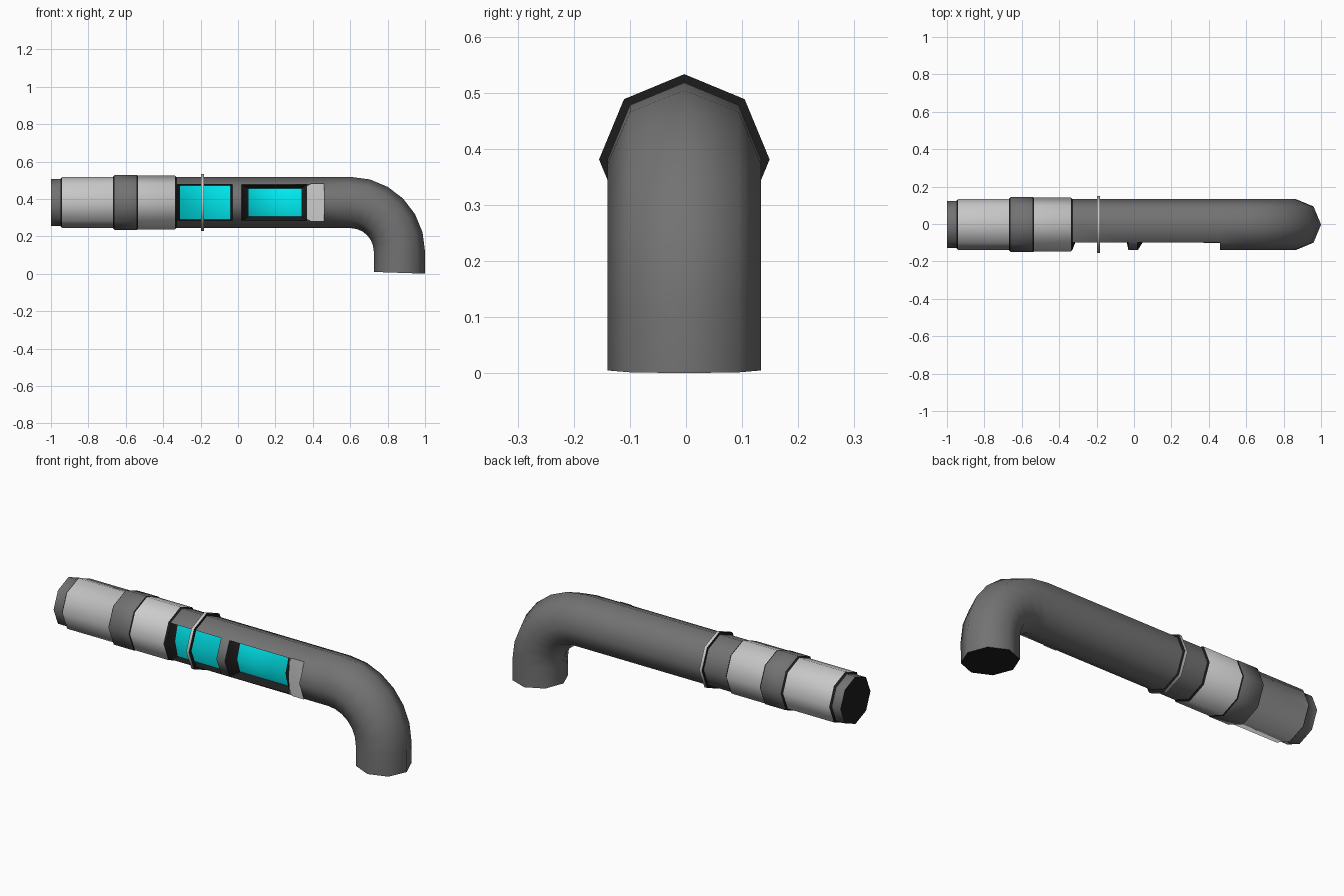
import bpy, math
from mathutils import Vector

if "Cube" in bpy.data.objects:
    bpy.data.objects.remove(bpy.data.objects["Cube"])

CY, CZ, R = -0.003, 0.381, 0.137


def material(name, rgb):
    m = bpy.data.materials.new(name)
    m.diffuse_color = (*rgb, 1)
    m.use_nodes = True
    m.node_tree.nodes["Principled BSDF"].inputs["Base Color"].default_value = m.diffuse_color
    return m


DARK = material("dark_grey", (0.17, 0.17, 0.17))
LIGHT = material("light_grey", (0.52, 0.52, 0.52))
BLACK = material("black", (0.012, 0.012, 0.012))
CYAN = material("cyan", (0.0, 0.85, 0.9))
MATS = [DARK, LIGHT, BLACK, CYAN]
D, L, B, C = range(4)


def make(name, verts, faces, mats, angle=50):
    me = bpy.data.meshes.new(name)
    me.from_pydata(verts, [], faces)
    for m in MATS:
        me.materials.append(m)
    for p, i in zip(me.polygons, mats):
        p.material_index = i
    ob = bpy.data.objects.new(name, me)
    bpy.context.collection.objects.link(ob)
    bpy.ops.object.select_all(action='DESELECT')
    ob.select_set(True)
    bpy.context.view_layer.objects.active = ob
    bpy.ops.object.shade_smooth_by_angle(angle=math.radians(angle))
    return ob


def sweep(name, stations, seg_mats, cap_start=False, cap_end=False, open_front=()):
    """Octagonal tube; each station is (x, z, tilt angle, radius)."""
    verts, faces, mats = [], [], []
    for x, z, t, r in stations:
        for j in range(8):
            a = j * math.pi / 4
            s = r * math.sin(a)
            verts.append((x + s * math.sin(t), CY + r * math.cos(a), z + s * math.cos(t)))
    for i in range(len(stations) - 1):
        for j in range(8):
            if i in open_front and j in (3, 4):
                continue
            k = (j + 1) % 8
            faces.append((i * 8 + j, i * 8 + k, i * 8 + 8 + k, i * 8 + 8 + j))
            mats.append(seg_mats[i])
    if cap_start:
        faces.append(tuple(reversed(range(8))))
        mats.append(B)
    if cap_end:
        n = len(verts) - 8
        faces.append(tuple(range(n, n + 8)))
        mats.append(B)
    return make(name, verts, faces, mats)


def straight(points):
    return [(x, CZ, 0, r) for x, r in points]


# Stepped grip sleeve with black step faces
sweep("grip_sleeve", straight([
    (-1.0, 0.126), (-0.95, 0.126), (-0.94, R), (-0.668, R), (-0.66, 0.147),
    (-0.542, 0.147), (-0.535, 0.144), (-0.338, 0.144), (-0.33, R)]),
    [D, B, L, B, D, B, L, B], cap_start=True)

# Bent main pipe with two front openings
bend = 0.262
path = straight([(-0.33, R), (-0.03, R), (0.02, R), (0.46, R)])
for i in range(7):
    t = i * math.pi / 12
    path.append((0.601 + bend * math.sin(t), CZ - bend + bend * math.cos(t), t, R))
path.append((0.863, 0.005, math.pi / 2 + 0.035, R))
sweep("bent_pipe", path, [D] * (len(path) - 1), cap_end=True, open_front=(0, 2))

# Thin raised ring
sweep("clamp_ring", straight([
    (-0.198, 0.13), (-0.198, 0.152), (-0.182, 0.152), (-0.182, 0.13), (-0.198, 0.13)]),
    [B, L, B, B])

RIM = R * math.sqrt(0.5)


def row(x, mid_y, edge_y, h):
    """Three points across a front opening: top, middle, bottom."""
    return [(x, edge_y, CZ + h), (x, mid_y, CZ), (x, edge_y, CZ - h)]


def window(name, outer, inner):
    """Black sloped frame around a recessed cyan pane."""
    v = outer[0] + outer[1] + inner[0] + inner[1]
    faces = [(6, 7, 10, 9), (7, 8, 11, 10),
             (0, 1, 7, 6), (1, 2, 8, 7),
             (9, 10, 4, 3), (10, 11, 5, 4),
             (0, 6, 9, 3), (2, 5, 11, 8)]
    make(name, v, faces, [C, C] + [B] * 6, 70)


EDGE, MID = CY - RIM, CY - R
window("rear_window",
       (row(-0.33, MID, EDGE, RIM), row(-0.03, MID, EDGE, RIM)),
       (row(-0.31, -0.088, -0.065, 0.09), row(-0.04, -0.088, -0.065, 0.09)))
window("front_window",
       (row(0.02, MID, EDGE, RIM), row(0.37, -0.1, -0.092, RIM)),
       (row(0.055, -0.085, -0.06, 0.076), row(0.34, -0.085, -0.06, 0.076)))

# Light plate at the forward end of the front opening, with its end wall
v = (row(0.37, -0.1, -0.09, 0.09) + row(0.39, -0.102, EDGE, RIM + 0.004)
     + row(0.46, -0.102, EDGE, RIM + 0.004) + row(0.46, MID, EDGE, RIM))
f, m = [], []
for i in range(3):
    for j in range(2):
        a = i * 3 + j
        f.append((a, a + 1, a + 4, a + 3))
        m.append(D if i == 2 else L)
make("slide_plate", v, f, m, 30)
